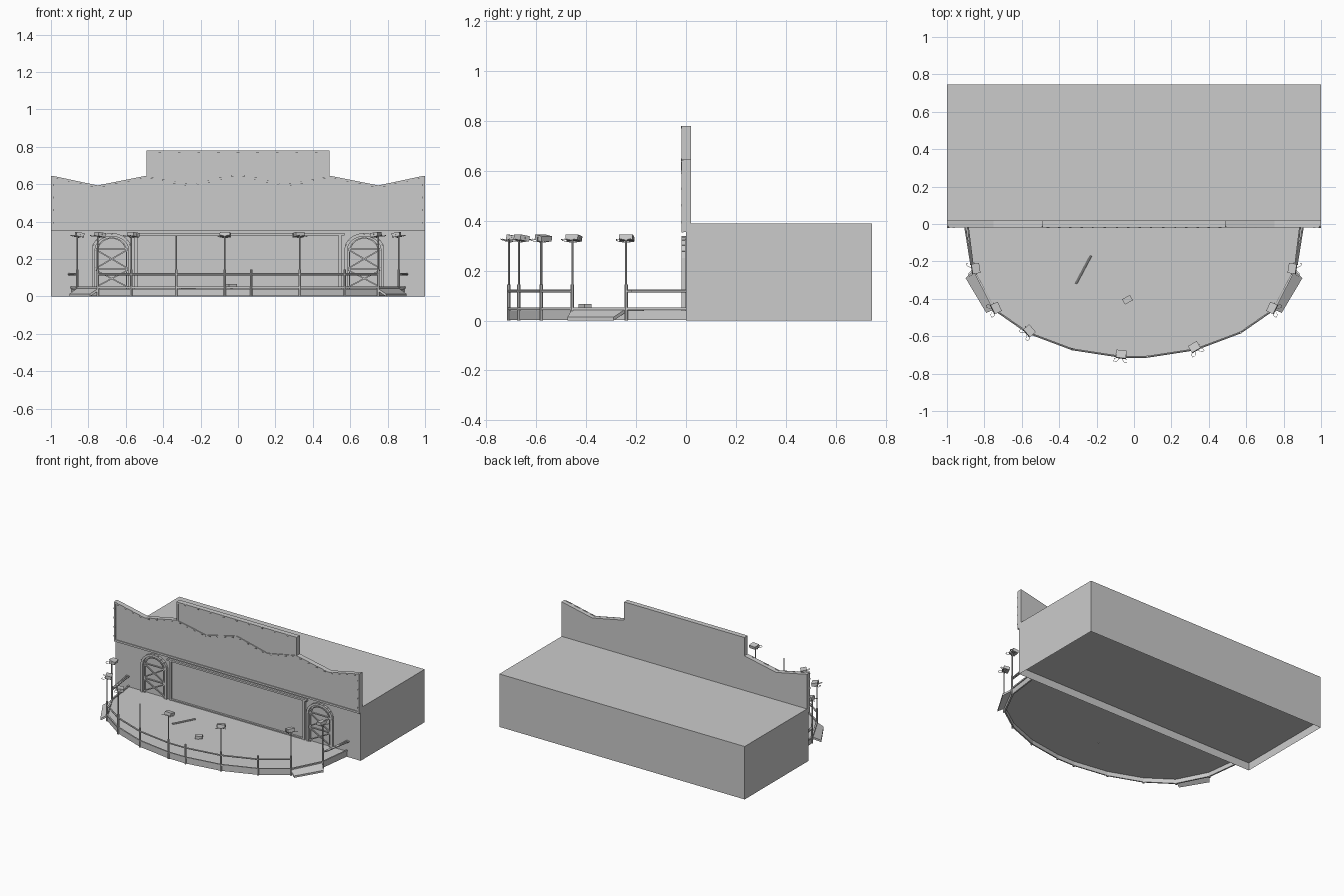
import bpy, bmesh, math
from mathutils import Vector, Matrix

if "Cube" in bpy.data.objects:
    bpy.data.objects.remove(bpy.data.objects["Cube"])


def make(name, verts, faces):
    me = bpy.data.meshes.new(name)
    me.from_pydata([tuple(v) for v in verts], [], faces)
    bm = bmesh.new()
    bm.from_mesh(me)
    bmesh.ops.recalc_face_normals(bm, faces=bm.faces)
    bm.to_mesh(me)
    bm.free()
    ob = bpy.data.objects.new(name, me)
    bpy.context.collection.objects.link(ob)
    return ob


def prism(name, lower, upper):
    """Solid between two matching polygons."""
    n = len(lower)
    faces = [tuple(range(n)), tuple(range(n, 2 * n))]
    faces += [(i, (i + 1) % n, n + (i + 1) % n, n + i) for i in range(n)]
    return make(name, list(lower) + list(upper), faces)


def box(name, x0, x1, y0, y1, z0, z1, mat=None):
    ring = [(x0, y0), (x1, y0), (x1, y1), (x0, y1)]
    ob = prism(name, [(x, y, z0) for x, y in ring], [(x, y, z1) for x, y in ring])
    if mat:
        ob.data.transform(mat)
    return ob


def bar(name, p, q, r, n=8):
    """Round or square rod from p to q."""
    p, q = Vector(p), Vector(q)
    rot = (q - p).to_track_quat('Z', 'Y').to_matrix()
    ring = [rot @ Vector((r * math.cos(a), r * math.sin(a), 0))
            for a in [math.tau * (i + .5) / n for i in range(n)]]
    return prism(name, [p + v for v in ring], [q + v for v in ring])


def path(name, pts, r, n=6):
    for a, b in zip(pts, pts[1:]):
        bar(name, a, b, r, n)


# Main building: open underneath with a raised floor
hall = box("building", -1, 1, 0, .745, 0, .39)
bm = bmesh.new()
bm.from_mesh(hall.data)
low = [f for f in bm.faces if f.calc_center_median().z < .01]
bmesh.ops.delete(bm, geom=low, context='FACES_ONLY')
bm.to_mesh(hall.data)
bm.free()
box("building_floor", -.998, .998, .002, .743, .055, .06)

# Facade with stepped zigzag parapet
half = [(.49, .78), (.49, .645), (.75, .592), (1, .645), (1, .355)]
outline = half + [(-x, z) for x, z in reversed(half)]
prism("facade", [(x, -.012, z) for x, z in outline], [(x, .02, z) for x, z in outline])


# Raised trim strips on the facade
def trim(name, a, b, w=.012):
    (x0, z0), (x1, z1) = a, b
    d = Vector((x1 - x0, z1 - z0)).normalized() * w / 2
    nx, nz = -d.y, d.x
    quad = [(x0 + nx, z0 + nz), (x1 + nx, z1 + nz), (x1 - nx, z1 - nz), (x0 - nx, z0 - nz)]
    prism(name, [(x, -.018, z) for x, z in quad], [(x, -.01, z) for x, z in quad])


def bulbs(a, b, count):
    for i in range(count):
        t = (i + .5) / count
        x, z = a[0] + (b[0] - a[0]) * t, a[1] + (b[1] - a[1]) * t
        box("trim_bulb", x - .007, x + .007, -.021, -.016, z - .005, z + .005)


zig = [(0, .652), (.25, .592), (.49, .639), (.75, .587), (.994, .639)]
for s in (-1, 1):
    pts = [(s * x, z) for x, z in zig]
    for a, b in zip(pts, pts[1:]):
        trim("zigzag_trim", a, b)
        bulbs(a, b, 4)
    trim("side_trim", (s * .994, .355), (s * .994, .642))
    trim("parapet_side_trim", (s * .484, .64), (s * .484, .78))
    bulbs((s * .994, .36), (s * .994, .63), 4)
trim("parapet_top_trim", (-.49, .774), (.49, .774))
bulbs((-.47, .774), (.47, .774), 9)
trim("band_trim", (-1, .36), (1, .36), .014)

# Stage back screen frame
box("screen_top_beam", -.57, .57, -.016, 0, .325, .338)
box("screen_bottom_beam", -.55, .55, -.014, 0, .035, .048)
for s in (-1, 1):
    box("screen_post", s * .545 - .008, s * .545 + .008, -.016, 0, .03, .33)
    # Arched doorways with crossed bracing
    cx, w, spring = s * .675, .098, .25
    arch = [(cx - w, -.01, .03), (cx - w, -.01, spring)]
    arch += [(cx - w * math.cos(a), -.01, spring + .08 * math.sin(a))
             for a in [math.pi * i / 10 for i in range(1, 10)]]
    arch += [(cx + w, -.01, spring), (cx + w, -.01, .03)]
    path("door_arch", arch, .012, 4)
    inner = [(cx + (x - cx) * .8, y, .03 + (z - .03) * .94) for x, y, z in arch]
    path("door_inner_arch", inner, .005, 4)
    for z0, z1 in ((.05, .14), (.15, .25)):
        for d in (-1, 1):
            bar("door_brace", (cx - d * .085, -.01, z0), (cx + d * .085, -.01, z1), .005, 4)
    for z in (.145, .255):
        bar("door_crossbar", (cx - .085, -.01, z), (cx + .085, -.01, z), .005, 4)

# Stage: thin faceted deck with an open skirt underneath
side = [(.07, -.71), (.33, -.67), (.57, -.58), (.75, -.455), (.86, -.24), (.89, 0)]
edge = [(-x, y) for x, y in reversed(side)] + side
prism("stage_deck", [(x, y, .034) for x, y in edge], [(x, y, .04) for x, y in edge])
for (ax, ay), (bx, by) in zip(edge, edge[1:]):
    k = .988
    q = [(ax, ay), (bx, by), (bx * k, by * k), (ax * k, ay * k)]
    prism("stage_skirt", [(x, y, .003) for x, y in q], [(x, y, .036) for x, y in q])

# Railings, kerb rails and ramps
for (ax, ay), (bx, by) in zip(edge, edge[1:]):
    is_ramp = {round(abs(ax), 2), round(abs(bx), 2)} == {.75, .86}
    bar("kerb_rail", (ax, ay, .047), (bx, by, .047), .007, 4)
    if not is_ramp:
        bar("top_rail", (ax, ay, .118), (bx, by, .118), .006, 6)
for s in (-1, 1):
    top = [(s * .74, -.455, .048), (s * .855, -.24, .048), (s * .9, -.29, .014), (s * .79, -.475, .014)]
    prism("ramp", [(x, y, max(0, z - .014)) for x, y, z in top], top)
    bar("wall_side_rail", (s * .905, 0, .118), (s * .87, -.22, .118), .006, 6)
for x, y in edge[1:-1]:
    bar("rail_post", (x, y, 0), (x, y, .145), .0075, 8)


# Floodlights on poles, turned towards the stage
def flood_head(x, y, z, yaw, tilt=-.18):
    m = Matrix.Translation((x, y, z)) @ Matrix.Rotation(yaw, 4, 'Z')
    box("lamp_head", -.027, .027, -.008, .034, -.009, .013, m @ Matrix.Rotation(tilt, 4, 'X'))
    for s in (-1, 1):
        loop = [(0, 0, -.014), (s * .034, -.012, -.012), (s * .036, -.028, -.006),
                (s * .022, -.03, -.004), (0, 0, -.01)]
        path("lamp_wire", [m @ Vector(p) for p in loop], .0015, 4)
        path("lamp_yoke", [m @ Vector(p) for p in
                           ((0, 0, -.018), (s * .03, .012, -.014), (s * .03, .014, .004))], .002, 4)


for i, (x, y) in enumerate(edge[1:-1]):
    if i in (0, 1, 2, 4, 6, 8, 9):
        bar("lamp_pole", (x, y, .14), (x, y, .322), .0045, 8)
        flood_head(x, y, .331, math.atan2(-.1 - y, -x) - math.pi / 2)
    elif i == 3:
        bar("bare_pole", (x, y, .14), (x, y, .322), .0045, 8)

# Loose items lying on the stage
bar("loose_rod", (-.31, -.32, .044), (-.23, -.17, .044), .006, 8)
box("fallen_lamp", -.024, .024, -.016, .016, .046, .066,
    Matrix.Translation((-.035, -.405, 0)) @ Matrix.Rotation(.5, 4, 'Z'))
bar("fallen_lamp_foot", (-.035, -.41, .032), (-.035, -.41, .05), .006, 8)
